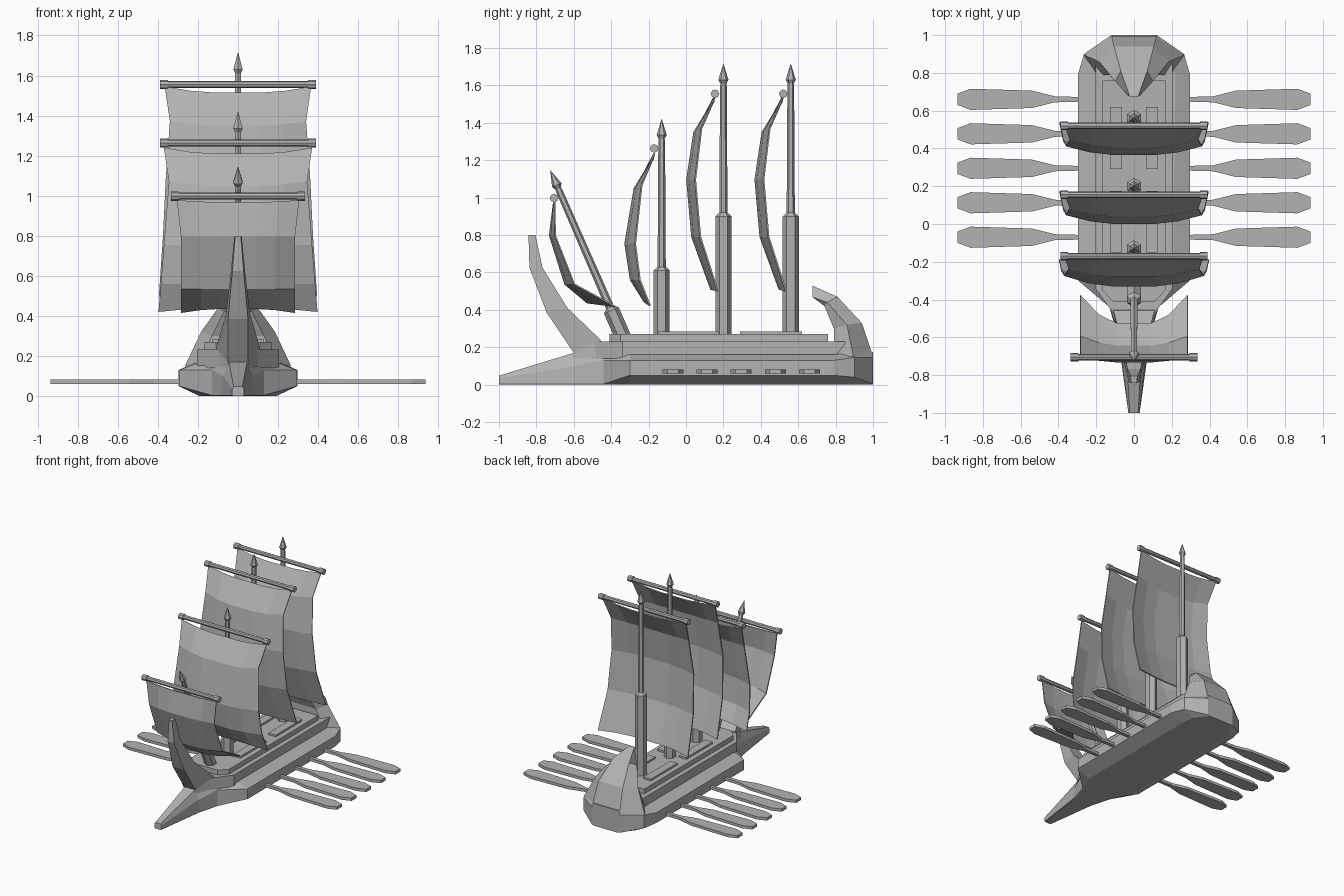
import bpy, bmesh
from math import sin, cos, pi, atan2
from mathutils import Matrix, Vector

cube = bpy.data.objects.get("Cube")
if cube:
    bpy.data.objects.remove(cube, do_unlink=True)

grey = bpy.data.materials.new("plain grey")
grey.use_nodes = True
grey.diffuse_color = (0.45, 0.45, 0.45, 1)
grey.node_tree.nodes["Principled BSDF"].inputs["Base Color"].default_value = (0.45, 0.45, 0.45, 1)


def add_mesh(name, verts, faces, fix=True):
    mesh = bpy.data.meshes.new(name)
    mesh.from_pydata([tuple(v) for v in verts], [], faces)
    if fix:
        bm = bmesh.new()
        bm.from_mesh(mesh)
        bmesh.ops.recalc_face_normals(bm, faces=bm.faces)
        bm.to_mesh(mesh)
        bm.free()
    mesh.materials.append(grey)
    obj = bpy.data.objects.new(name, mesh)
    bpy.context.scene.collection.objects.link(obj)
    return obj


def loft(name, rings):
    """Skin closed rings of equal length and cap both ends."""
    n = len(rings[0])
    verts = [v for ring in rings for v in ring]
    faces = [(k * n + i, k * n + (i + 1) % n, (k + 1) * n + (i + 1) % n, (k + 1) * n + i)
             for k in range(len(rings) - 1) for i in range(n)]
    faces += [tuple(range(n)), tuple(range(len(verts) - n, len(verts)))]
    return add_mesh(name, verts, faces)


def mirrored(half):
    return half + [(-x, y, z) for x, y, z in reversed(half)]


def prism(name, outline, z0, z1):
    return loft(name, [[(x, y, z) for x, y in outline] for z in (z0, z1)])


def lathe(name, profile, sides, matrix):
    """Faceted turned part; profile holds (radius, height) pairs."""
    rings = [[matrix @ Vector((r * sin(2 * pi * i / sides), r * cos(2 * pi * i / sides), h))
              for i in range(sides)] for r, h in profile]
    return loft(name, rings)


# Hull with the ram: y, bottom x, chine x, chine z, side x, side z, rim x, rim z
stations = [
    (-1.0, .026, .03, .004, .03, .035, .022, .048),
    (-.6, .08, .085, .004, .075, .10, .045, .17),
    (-.44, .12, .13, .004, .13, .13, .10, .165),
    (-.30, .19, .295, .05, .295, .13, .21, .162),
    (.79, .19, .297, .05, .297, .13, .22, .162),
    (.90, .18, .265, .04, .265, .145, .21, .17),
    (1.0, .10, .12, .004, .12, .145, .11, .175),
]
loft("hull", [mirrored([(xb, y, 0), (xc, y, zc), (xs, y, zs), (xt, y, zt)])
              for y, xb, xc, zc, xs, zs, xt, zt in stations])

# Stepped deck
def deck_outline(w, nose, nose_y, shoulder_y, back_y):
    half = [(nose, nose_y), (w, shoulder_y), (w, back_y)]
    return half + [(-x, y) for x, y in reversed(half)]

prism("lower_deck", deck_outline(.205, .09, -.5, -.34, .86), .14, .232)
prism("upper_deck", deck_outline(.168, .11, -.41, -.35, .76), .22, .27)
for side in (-1, 1):
    for y0, y1 in ((-.15, .175), (.29, .62)):
        a, b = side * .063, side * .127
        prism("deck_hatch", [(a, y0), (b, y0), (b, y1), (a, y1)], .26, .284)

# Curling stern: centre strip and outer edge, each with x, y, z
curl = [
    ((.12, 1.0, .15), (.265, .895, .15), (.20, .79, .15)),
    ((.105, .94, .33), (.185, .86, .32), (.13, .79, .30)),
    ((.07, .81, .47), (.10, .755, .44), (.07, .74, .42)),
    ((.022, .675, .53), (.03, .677, .468), (.02, .68, .466)),
]
loft("stern_curl", [mirrored(list(ring)) for ring in curl])

# Prow horn: front y, front z, front x, back y, back z, back x
horn = [
    (-.62, .14, .05, -.44, .15, .12),
    (-.60, .17, .05, -.457, .24, .11),
    (-.745, .385, .05, -.634, .41, .06),
    (-.837, .625, .028, -.767, .625, .035),
    (-.842, .80, .014, -.805, .80, .018),
]
loft("prow_horn", [mirrored([(fx, fy, fz), (bx, by, bz)])
                   for fy, fz, fx, by, bz, bx in horn])


# Masts with a thick foot and a spear tip
def mast(name, base, tip, foot):
    base, tip = Vector(base), Vector(tip)
    d = tip - base
    top = d.length
    lean = Matrix.Rotation(atan2(-d.y, d.z), 4, "X")
    profile = [(.043, 0), (.043, foot - .02), (.022, foot), (.018, top - .12),
               (.016, top - .105), (.027, top - .085), (.001, top)]
    lathe(name, profile, 6, Matrix.Translation(base) @ lean)

mast("aft_mast", (0, .56, .26), (0, .56, 1.715), .66)
mast("main_mast", (0, .20, .26), (0, .20, 1.715), .66)
mast("fore_mast", (0, -.13, .26), (0, -.13, 1.42), .37)
mast("bow_mast", (0, -.335, .25), (0, -.725, 1.145), .18)


# Yards with end caps
def yard(name, y, z, half):
    spin = Matrix.Translation((0, y, z)) @ Matrix.Rotation(pi / 2, 4, "Y")
    lathe(name, [(.023, -half), (.023, .04 - half), (.017, .04 - half),
                 (.017, half - .04), (.023, half - .04), (.023, half)], 8, spin)


# Billowing sails: rows of centre y, z, half width, depth to the edge, edge rise
def sail(name, rows):
    spread = ((-1, 1), (-.65, .3), (-.32, 0), (.32, 0), (.65, .3), (1, 1))
    n = len(spread)
    verts = [(u * w, y + d * k, z + rise * k)
             for y, z, w, d, rise in rows for u, k in spread]
    faces = [(r * n + c, (r + 1) * n + c, (r + 1) * n + c + 1, r * n + c + 1)
             for r in range(len(rows) - 1) for c in range(n - 1)]
    obj = add_mesh(name, verts, faces, fix=False)
    thick = obj.modifiers.new("cloth_thickness", "SOLIDIFY")
    thick.thickness = .008


for name, y in (("aft", .52), ("main", .155)):
    yard(name + "_yard", y, 1.555, .39)
    sail(name + "_sail", [
        (y - .01, 1.515, .365, .005, .03), (y - .116, 1.35, .34, .04, .02),
        (y - .154, 1.096, .36, .045, 0), (y - .127, .79, .375, .045, 0),
        (y - .025, .508, .395, .037, -.01)])
yard("fore_yard", -.17, 1.263, .39)
sail("fore_sail", [
    (-.178, 1.21, .37, .005, .03), (-.28, 1.05, .345, .04, .02),
    (-.33, .754, .37, .055, 0), (-.30, .56, .385, .05, 0), (-.225, .44, .397, .03, -.02)])
yard("bow_yard", -.705, .998, .335)
sail("bow_sail", [
    (-.712, .968, .305, .005, .01), (-.733, .797, .285, .03, 0),
    (-.65, .535, .285, .05, 0), (-.53, .435, .285, .15, -.02)])

# Oars: x along the shaft and half width
blade = [(.27, .012), (.42, .016), (.54, .046), (.865, .056), (.935, .03)]
for side in (-1, 1):
    for i in range(5):
        y = -.07 + i * .1825
        outline = [(side * x, y + w) for x, w in blade]
        outline += [(side * x, y - w) for x, w in reversed(blade)]
        prism("oar", outline, .06, .082)
